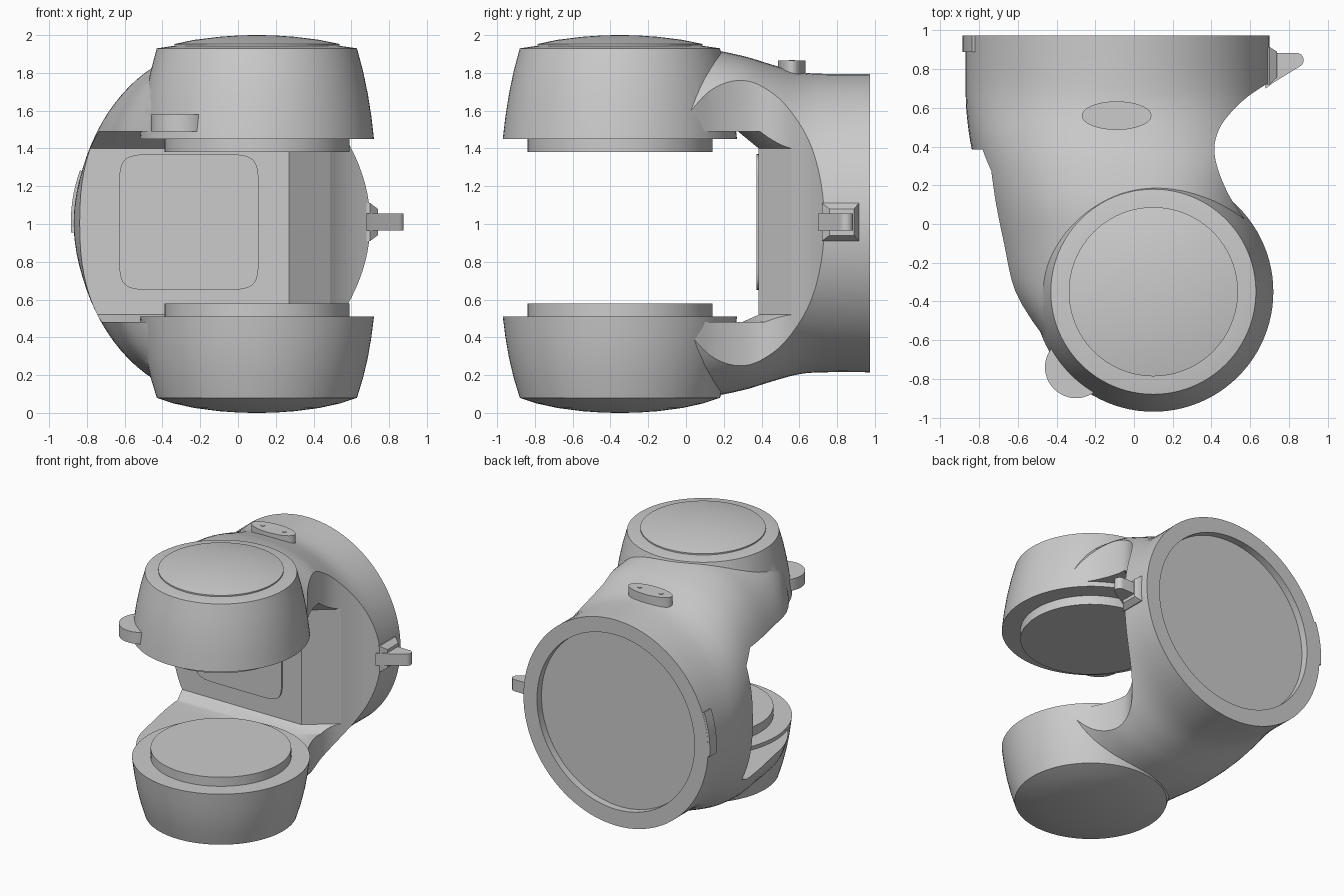
import bpy, bmesh, math
from mathutils import Vector

if "Cube" in bpy.data.objects:
    bpy.data.objects.remove(bpy.data.objects["Cube"])

TAU = math.tau
ZC = 1.005                      # mid height of the fork
HX, HY = 0.10, -0.35            # hinge axis
BX, BZ, BR = -0.085, 1.01, 0.785  # rear flange centre and radius


def loft(name, rings, angle=35):
    """Skin a list of equal-length rings and cap both ends."""
    bm = bmesh.new()
    vs = [[bm.verts.new(p) for p in r] for r in rings]
    n = len(vs[0])
    for a, b in zip(vs, vs[1:]):
        for i in range(n):
            j = (i + 1) % n
            bm.faces.new((a[i], a[j], b[j], b[i]))
    bm.faces.new(vs[0][::-1])
    bm.faces.new(vs[-1])
    bmesh.ops.recalc_face_normals(bm, faces=bm.faces)
    me = bpy.data.meshes.new(name)
    bm.to_mesh(me)
    bm.free()
    ob = bpy.data.objects.new(name, me)
    bpy.context.collection.objects.link(ob)
    smooth(ob, angle)
    return ob


def smooth(ob, angle=35):
    bpy.ops.object.select_all(action='DESELECT')
    ob.select_set(True)
    bpy.context.view_layer.objects.active = ob
    bpy.ops.object.shade_smooth_by_angle(angle=math.radians(angle))


def boolean(ob, tool, op):
    bpy.context.view_layer.objects.active = ob
    m = ob.modifiers.new("cut", 'BOOLEAN')
    m.operation, m.solver, m.object = op, 'EXACT', tool
    bpy.ops.object.modifier_apply(modifier=m.name)
    bpy.data.objects.remove(tool)


def spline(pts, steps):
    """Catmull-Rom through rows of any width."""
    out = []
    for i in range(len(pts) - 1):
        p0, p1, p2, p3 = (pts[max(0, i - 1)], pts[i], pts[i + 1], pts[min(len(pts) - 1, i + 2)])
        for s in range(steps):
            t = s / steps
            out.append([0.5 * (2 * b + (c - a) * t + (2 * a - 5 * b + 4 * c - d) * t * t
                               + (3 * b - a - 3 * c + d) * t ** 3)
                        for a, b, c, d in zip(p0, p1, p2, p3)])
    return out + [list(pts[-1])]


def lathe(name, profile, x=HX, y=HY, n=96, sx=1, sy=1):
    """Stack of circles (radius, z) about a vertical axis."""
    return loft(name, [[(x + sx * r * math.cos(TAU * i / n), y + sy * r * math.sin(TAU * i / n), z)
                        for i in range(n)] for r, z in profile])


def section(y, c, l, r, h, e, n=96):
    """Superellipse cross-section with separate left and right widths."""
    ring = []
    for i in range(n):
        co, si = math.cos(TAU * i / n), math.sin(TAU * i / n)
        w = r if co > 0 else l
        ring.append((c + w * math.copysign(abs(co) ** (2 / e), co), y,
                     ZC + h * math.copysign(abs(si) ** (2 / e), si)))
    return ring


def prism(name, outline, z0, z1):
    return loft(name, [[(x, y, z) for x, y in outline] for z in (z0, z1)])


# main shell: round flange at the rear flowing into the fork
stations = [(0.975, BX, BR, BR, 0.79, 2), (0.74, BX, BR, BR, 0.79, 2),
            (0.60, -0.08, 0.787, 0.78, 0.80, 2.1), (0.45, -0.06, 0.79, 0.76, 0.84, 2.3),
            (0.30, -0.03, 0.79, 0.73, 0.885, 2.45), (0.10, 0.0, 0.775, 0.66, 0.922, 2.55),
            (-0.10, 0.05, 0.775, 0.61, 0.925, 2.7), (-0.35, 0.10, 0.75, 0.60, 0.925, 3),
            (-0.62, 0.10, 0.55, 0.53, 0.92, 4)]
body = loft("fork_body", [section(*s) for s in spline(stations, 4)])

# opening between the two arms, with sloped upper and lower corners
wall = [(-1.3, 0.385), (0.27, 0.385), (0.5, 0.57), (0.75, 0.74), (1.3, 0.74), (1.3, -1.3), (-1.3, -1.3)]
slot = loft("slot_cutter", [[(x, y - d, z) for x, y in wall]
                            for z, d in ((0.48, 0.09), (0.52, 0), (1.40, 0), (1.49, 0.11))])
boolean(body, slot, 'DIFFERENCE')

# concave waist on the right
waist = spline([(0.72, 0.745), (0.59, 0.66), (0.50, 0.575), (0.44, 0.49), (0.415, 0.39), (0.435, 0.28),
                (0.49, 0.15), (0.56, 0.04), (0.61, -0.05), (0.66, -0.15), (0.71, -0.35)], 4)
boolean(body, prism("waist_cutter", waist + [[1.3, -0.35], [1.3, 0.745]], -0.5, 2.5), 'DIFFERENCE')

# shallow recess in the rear flange
recess = loft("recess_cutter", [[(BX + 0.67 * math.cos(TAU * i / 96), y, BZ + 0.67 * math.sin(TAU * i / 96))
                                 for i in range(96)] for y in (0.92, 1.1)])
boolean(body, recess, 'DIFFERENCE')

# tapered round arm ends
upper = lathe("upper_end", [(0.62, 1.45), (0.606, 1.57), (0.587, 1.69), (0.562, 1.81), (0.53, 1.93),
                            (0.44, 1.943)])
lower = lathe("lower_end", [(0.62, 0.51), (0.606, 0.40), (0.587, 0.29), (0.562, 0.185), (0.53, 0.08),
                            (0.44, 0.05), (0.33, 0.026), (0.2, 0.009), (0.1, 0.002), (0.02, 0)])
boolean(body, upper, 'UNION')
boolean(body, lower, 'UNION')
smooth(body, 30)

# domed cap and the two hinge discs
lathe("upper_cap", [(0.437, 1.92), (0.437, 1.953), (0.33, 1.975), (0.2, 1.991), (0.1, 1.998), (0.02, 2.0)])
for name, z0, z1 in (("upper_hinge_disc", 1.38, 1.47), ("lower_hinge_disc", 0.49, 0.58)):
    lathe(name, [(0.49, z0), (0.49, z1)])

# rounded inset panel on the inner wall
panel = []
for i in range(48):
    co, si = math.cos(TAU * i / 48), math.sin(TAU * i / 48)
    panel.append((-0.26 + 0.37 * math.copysign(abs(co) ** 0.25, co),
                  1.01 + 0.36 * math.copysign(abs(si) ** 0.25, si)))
loft("inner_panel", [[(x, y, z) for x, z in panel] for y in (0.373, 0.43)])

# oval connector pod with two pins
lathe("connector_pod", [(0.18, 1.75), (0.18, 1.865)], -0.09, 0.56, 48, 1, 0.41)
for k, x in enumerate((-0.18, 0.0)):
    lathe(f"pod_pin_{k + 1}", [(0.016, 1.8), (0.016, 1.869)], x, 0.56, 16)

# round stop tab on the upper arm
lathe("stop_tab", [(0.16, 1.49), (0.16, 1.58)], -0.30, -0.74, 48)


# pointer on the right of the flange: flared foot and rounded tip
def rect(x, y0, y1, z0, z1):
    return [(x, y0, z0), (x, y1, z0), (x, y1, z1), (x, y0, z1)]


loft("pointer_foot", [rect(0.64, 0.72, 0.915, 0.91, 1.11), rect(0.70, 0.72, 0.915, 0.91, 1.11),
                      rect(0.74, 0.76, 0.89, 0.94, 1.08)])
tip = [(0.68, 0.70), (0.72, 0.73), (0.85, 0.81)]
tip += [(0.84 + 0.037 * math.cos(a), 0.847 + 0.037 * math.sin(a))
        for a in (math.radians(d) for d in range(-50, 91, 20))]
prism("pointer_tip", tip + [(0.68, 0.884)], 0.965, 1.055)

# curved index strip on the left of the flange
arc = [math.radians(d) for d in range(160, 185, 3)]
strip = ([(BX + 0.80 * math.cos(a), BZ + 0.80 * math.sin(a)) for a in arc]
         + [(BX + 0.74 * math.cos(a), BZ + 0.74 * math.sin(a)) for a in arc[::-1]])
loft("index_strip", [[(x, y, z) for x, z in strip] for y in (0.89, 0.974)])
